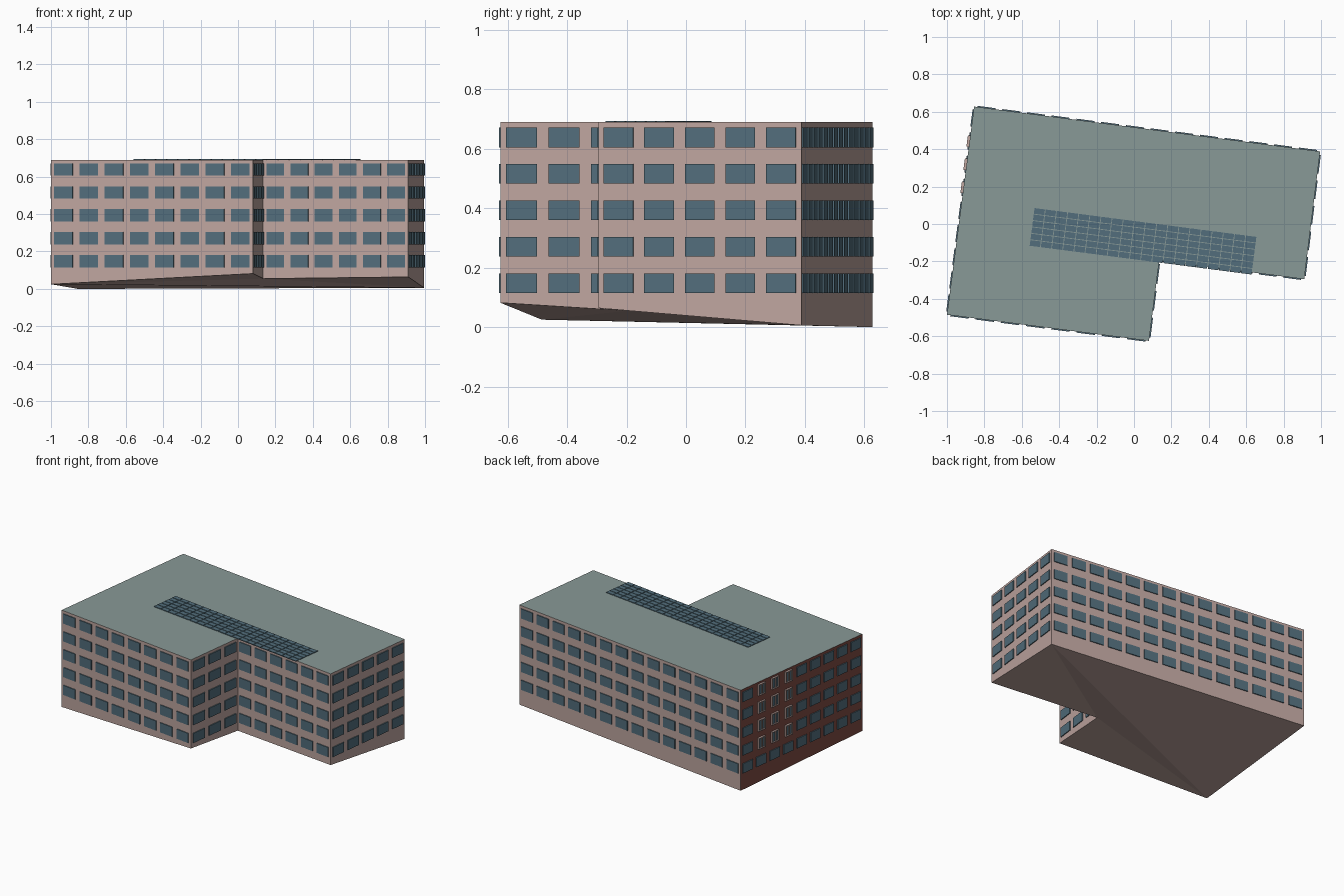
import bpy, bmesh
from mathutils import Vector

if "Cube" in bpy.data.objects:
    bpy.data.objects.remove(bpy.data.objects["Cube"])


def material(name, rgb):
    m = bpy.data.materials.new(name)
    m.use_nodes = True
    m.diffuse_color = (*rgb, 1)
    m.node_tree.nodes["Principled BSDF"].inputs["Base Color"].default_value = (*rgb, 1)
    return m


PLASTER = material("pale pink plaster", (0.52, 0.38, 0.35))
BRICK = material("red brick", (0.21, 0.07, 0.055))
GLASS = material("blue glass", (0.085, 0.155, 0.20))
ROOF = material("grey green roof", (0.25, 0.32, 0.31))

Z = Vector((0, 0, 1))
ROOF_Z = 0.69


def finish(name, bm, mats):
    bmesh.ops.recalc_face_normals(bm, faces=bm.faces)
    mesh = bpy.data.meshes.new(name)
    bm.to_mesh(mesh)
    bm.free()
    for m in mats:
        mesh.materials.append(m)
    ob = bpy.data.objects.new(name, mesh)
    bpy.context.collection.objects.link(ob)
    return ob


def box(bm, centre, axes, size, mat=0):
    """Box aligned to three axes."""
    verts = bmesh.ops.create_cube(bm, size=1)["verts"]
    for v in verts:
        v.co = centre + sum((a * s * c for a, s, c in zip(axes, size, v.co)), Vector())
    for f in {f for v in verts for f in v.link_faces}:
        f.material_index = mat


# Footprint corners with the sloping ground height under each
corners = {
    "back_right": (-0.855, 0.628, 0.0), "back_left": (0.995, 0.388, 0.006),
    "front_left": (0.91, -0.295, 0.064), "notch": (0.135, -0.195, 0.055),
    "wing": (0.08, -0.625, 0.082), "front_right": (-1.0, -0.485, 0.025),
}
names = list(corners)

# Building shell: walls, flat roof, sloping underside
bm = bmesh.new()
low = {n: bm.verts.new(c) for n, c in corners.items()}
high = {n: bm.verts.new((c[0], c[1], ROOF_Z)) for n, c in corners.items()}
for a, b in zip(names, names[1:] + names[:1]):
    f = bm.faces.new((low[a], low[b], high[b], high[a]))
    f.material_index = 1 if a == "front_right" else 0
bm.faces.new([high[n] for n in names]).material_index = 2
for tri in (("back_left", "back_right", "front_right"), ("back_left", "front_right", "notch"),
            ("notch", "front_right", "wing"), ("back_left", "notch", "front_left")):
    bm.faces.new([low[n] for n in tri])
finish("building_shell", bm, (PLASTER, BRICK, ROOF))


# Window plates on every wall, listed as start corner, end corner, columns
def wall_windows(name, start, end, columns, framed=()):
    a, b = (Vector((*corners[n][:2], 0)) for n in (start, end))
    along = (b - a).normalized()
    out = Z.cross(along)
    axes = (along, out, Z)
    pitch = (b - a).length / columns
    bm = bmesh.new()
    for col in range(columns):
        for row in range(5):
            c = a + along * pitch * (col + 0.5) + Z * (0.148 + 0.1225 * row)
            if col in framed and row > 0:
                # Narrow casement with a projecting frame
                box(bm, c, axes, (0.052, 0.01, 0.07))
                for side in (-1, 0, 1):
                    box(bm, c + along * side * 0.028, axes, (0.005, 0.026, 0.078), 1)
                for side in (-1, 1):
                    box(bm, c + Z * side * 0.036, axes, (0.056, 0.026, 0.005), 1)
            else:
                box(bm, c, axes, (pitch * 0.73, 0.012, 0.066))
    finish(name, bm, (GLASS, PLASTER))


wall_windows("back_windows", "back_right", "back_left", 14)
wall_windows("left_windows", "back_left", "front_left", 5)
wall_windows("notch_front_windows", "front_left", "notch", 6)
wall_windows("notch_side_windows", "notch", "wing", 3)
wall_windows("front_windows", "wing", "front_right", 8)
wall_windows("right_windows", "front_right", "back_right", 9, framed=(5, 6, 7))

# Rooftop panel array, parallel to the back wall
along = (Vector(corners["back_left"]) - Vector(corners["back_right"]))
along.z = 0
along.normalize()
across = Z.cross(along)
origin = Vector((-0.56, -0.118, ROOF_Z + 0.002))
COLS, ROWS = 20, 6
step_u, step_v = 1.2 / COLS, 0.207 / ROWS
bm = bmesh.new()
for i in range(COLS):
    for j in range(ROWS):
        c = origin + along * step_u * (i + 0.5) + across * step_v * (j + 0.5)
        box(bm, c, (along, across, Z), (step_u - 0.004, step_v - 0.004, 0.005))
finish("roof_panels", bm, (GLASS,))
